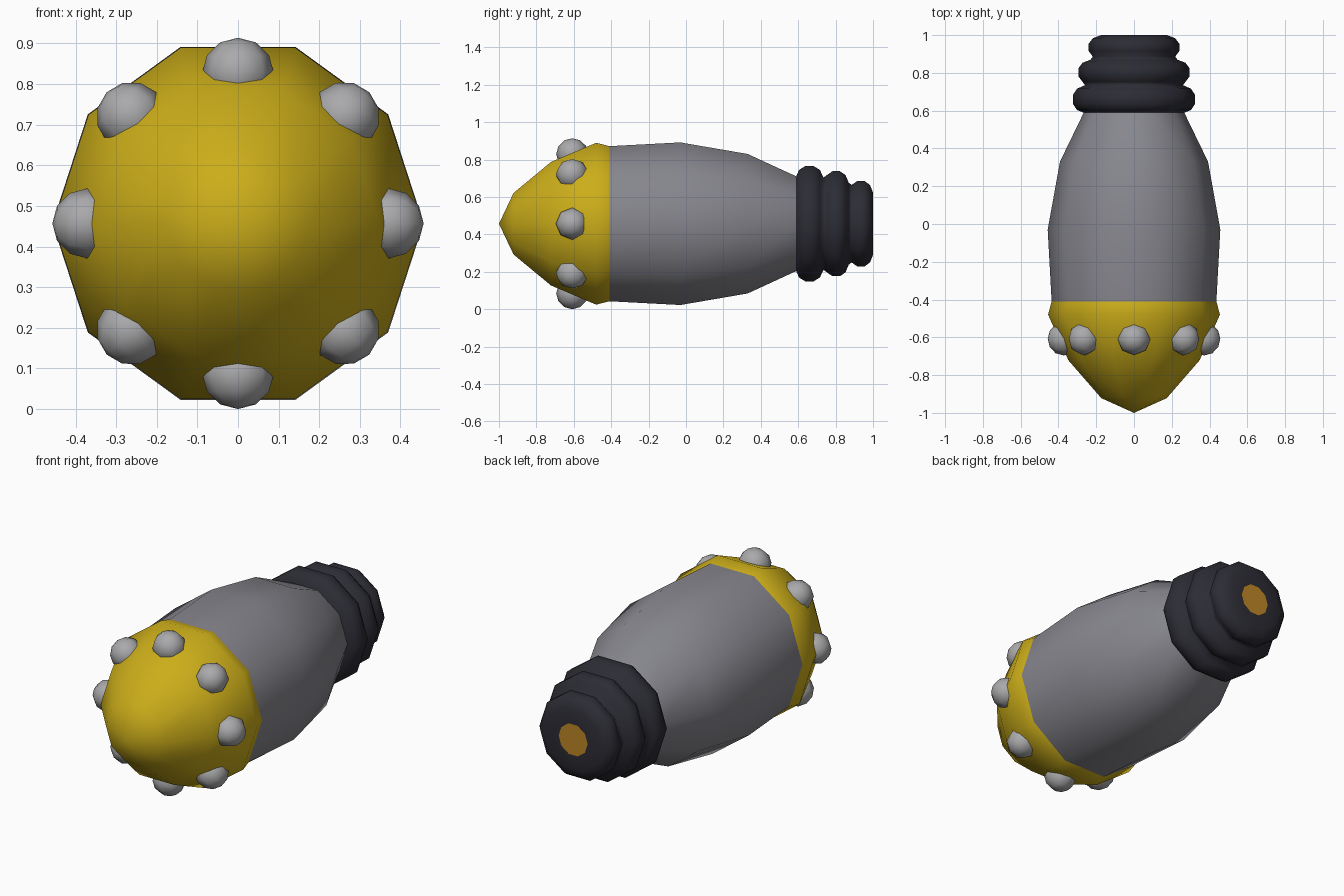
import bpy, bmesh, math
from mathutils import Matrix, Vector

if "Cube" in bpy.data.objects:
    bpy.data.objects.remove(bpy.data.objects["Cube"])

CZ = 0.457   # height of the long axis
SIDES = 10


def paint(obj, name, color):
    mat = bpy.data.materials.get(name) or bpy.data.materials.new(name)
    mat.diffuse_color = (*color, 1)
    mat.use_nodes = True
    mat.node_tree.nodes["Principled BSDF"].inputs["Base Color"].default_value = mat.diffuse_color
    obj.data.materials.append(mat)


def finish(bm, name):
    bmesh.ops.recalc_face_normals(bm, faces=bm.faces)
    for f in bm.faces:
        f.smooth = True
    mesh = bpy.data.meshes.new(name)
    bm.to_mesh(mesh)
    bm.free()
    obj = bpy.data.objects.new(name, mesh)
    bpy.context.collection.objects.link(obj)
    return obj


def lathe(name, profile):
    """Turn a (y, radius) profile around the long axis."""
    bm = bmesh.new()
    rings = []
    for y, r in profile:
        n = SIDES if r > 0 else 1
        rings.append([bm.verts.new((r * math.cos(math.tau * i / SIDES), y,
                                    CZ + r * math.sin(math.tau * i / SIDES)))
                      for i in range(n)])
    for a, b in zip(rings, rings[1:]):
        for i in range(SIDES):
            j = (i + 1) % SIDES
            quad = [a[i % len(a)], a[j % len(a)], b[j % len(b)], b[i % len(b)]]
            bm.faces.new(list(dict.fromkeys(quad)))
    return finish(bm, name)


# Yellow nose
nose = lathe("nose", [(-1, 0), (-0.922, 0.173), (-0.722, 0.347),
                      (-0.48, 0.455), (-0.41, 0.436)])
paint(nose, "yellow", (0.6, 0.42, 0.01))

# Grey barrel-shaped body
body = lathe("body", [(-0.41, 0.436), (-0.03, 0.457), (0.33, 0.392), (0.59, 0.266)])
paint(body, "body_grey", (0.24, 0.24, 0.27))

# Dark ribbed tail: three stacked rings and the back face
profile = [(0.585, 0.255)]
for y, r, h in [(0.66, 0.324, 0.075), (0.803, 0.295, 0.067), (0.935, 0.24, 0.065)]:
    profile += [(y - h * 0.75, r - 0.022), (y - h * 0.3, r),
                (y + h * 0.3, r), (y + h * 0.75, r - 0.022)]
    if y < 0.9:
        profile.append((y + h, r - 0.065))
profile += [(1.0, 0.175), (1.0, 0.09)]
tail = lathe("tail_rings", profile)
paint(tail, "dark", (0.025, 0.025, 0.035))

# Orange spot in the middle of the back
spot = lathe("tail_spot", [(1.0, 0.09), (1.0, 0)])
paint(spot, "orange", (0.5, 0.24, 0.02))

# Eight rounded studs round the nose
for k in range(8):
    ang = math.tau * k / 8
    out = Vector((math.cos(ang), 0, math.sin(ang)))
    rot = out.to_track_quat('Z', 'Y').to_matrix().to_4x4()
    bm = bmesh.new()
    bmesh.ops.create_uvsphere(
        bm, u_segments=8, v_segments=6, radius=1,
        matrix=Matrix.Translation(out * 0.372 + Vector((0, -0.608, CZ)))
        @ rot @ Matrix.Diagonal((0.088, 0.086, 0.085, 1)))
    stud = finish(bm, f"stud_{k + 1}")
    paint(stud, "stud_grey", (0.4, 0.4, 0.41))
